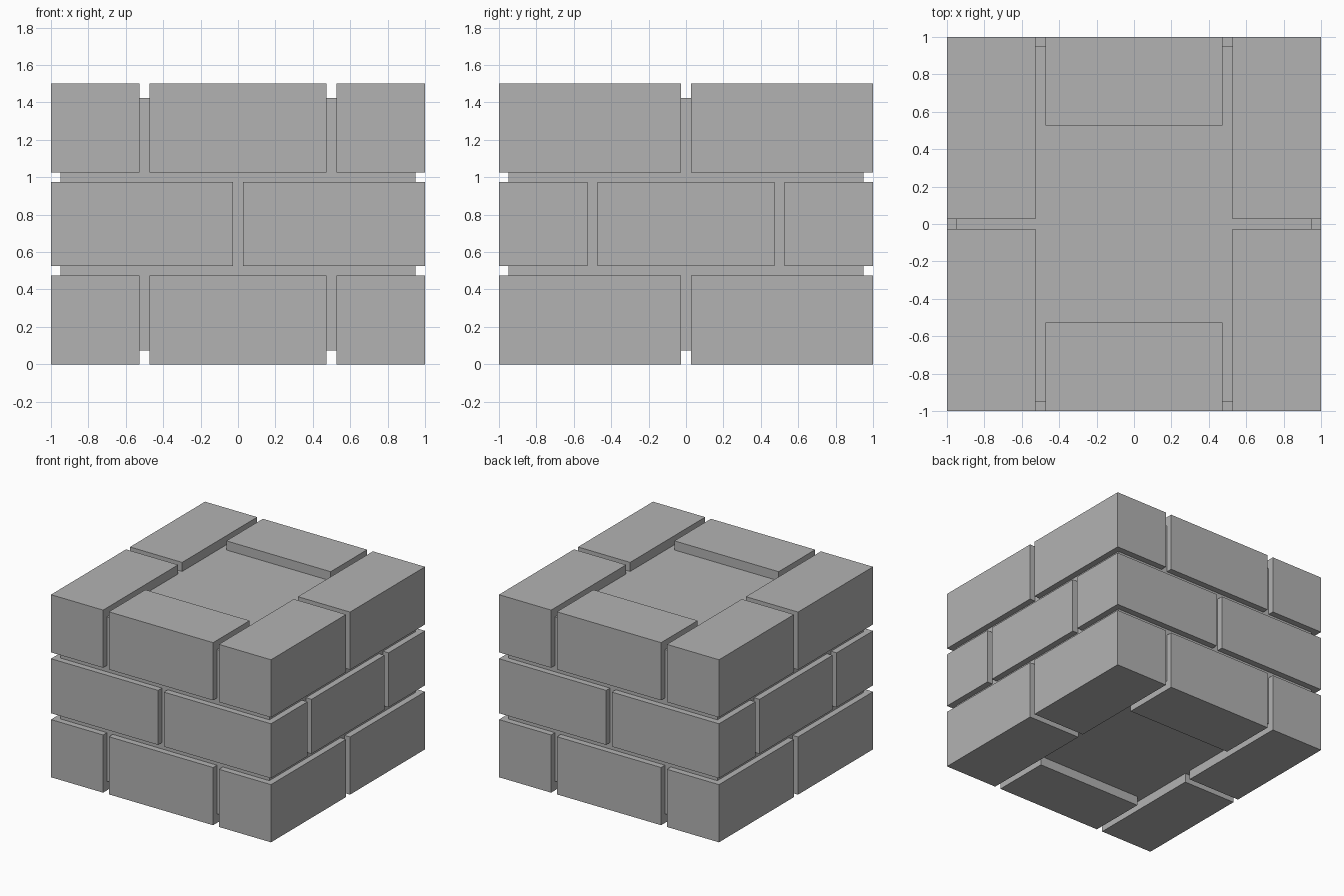
import bpy

default = bpy.data.objects.get("Cube")
if default:
    bpy.data.objects.remove(default, do_unlink=True)

# Single stone colour
stone = bpy.data.materials.new("stone_grey")
stone.use_nodes = True
grey = (0.45, 0.45, 0.45, 1)
stone.diffuse_color = grey
stone.node_tree.nodes["Principled BSDF"].inputs["Base Color"].default_value = grey


def block(name, low, high):
    """Box spanning two opposite corners."""
    centre = [(a + b) / 2 for a, b in zip(low, high)]
    bpy.ops.mesh.primitive_cube_add(size=1, location=centre)
    ob = bpy.context.object
    ob.name = name
    ob.scale = [b - a for a, b in zip(low, high)]
    bpy.ops.object.transform_apply(location=False, rotation=False, scale=True)
    ob.data.materials.append(stone)


EDGE = 1.0          # outer face of the bricks
JOINT = 0.026       # half the mortar gap
HALF = 0.5
INNER = HALF + JOINT
MID = HALF - JOINT

# Recessed mortar core
block("mortar_core", (-0.95, -0.95, 0.075), (0.95, 0.95, 1.425))

# Three courses: vertical extent, and whether the pattern is turned a quarter
courses = [
    ("bottom", 0, MID, False),
    ("middle", INNER, EDGE - JOINT, True),
    ("top", EDGE + JOINT, EDGE + HALF, False),
]

for course, z0, z1, turned in courses:
    def brick(name, xs, ys):
        xs, ys = sorted(xs), sorted(ys)
        if turned:
            xs, ys = ys, xs
        block(f"{course}_{name}", (xs[0], ys[0], z0), (xs[1], ys[1], z1))

    for i in (-1, 1):
        # Brick in the middle of one side
        brick(f"side_brick_{'a' if i < 0 else 'b'}",
              (-MID, MID), (i * INNER, i * EDGE))
        # Corner bricks
        for j in (-1, 1):
            brick(f"corner_brick_{'a' if i < 0 else 'b'}{'a' if j < 0 else 'b'}",
                  (i * INNER, i * EDGE), (j * JOINT, j * EDGE))
